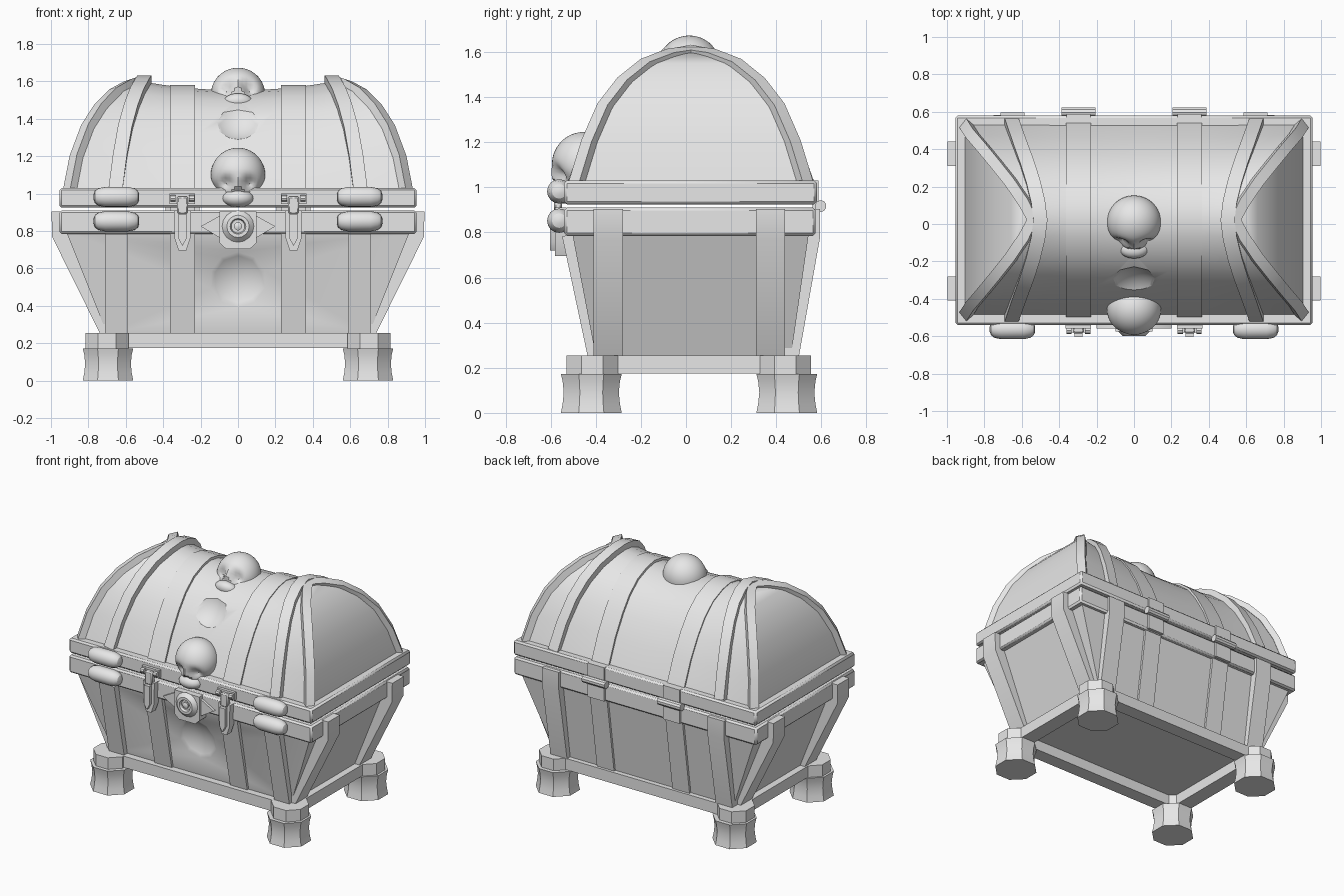
import bpy, bmesh, math
from mathutils import Vector, Matrix, Euler

cube = bpy.data.objects.get("Cube")
if cube:
    bpy.data.objects.remove(cube)

grey = bpy.data.materials.new("plain_grey")
grey.use_nodes = True
grey.diffuse_color = (0.8, 0.8, 0.8, 1)
grey.node_tree.nodes["Principled BSDF"].inputs["Base Color"].default_value = (0.8, 0.8, 0.8, 1)
parts = []
CY = 0.022          # middle of the chest in depth
SIDES = (-1, 1)


def add(name, bm):
    bmesh.ops.recalc_face_normals(bm, faces=bm.faces[:])
    mesh = bpy.data.meshes.new(name)
    bm.to_mesh(mesh)
    bm.free()
    mesh.materials.append(grey)
    ob = bpy.data.objects.new(name, mesh)
    bpy.context.collection.objects.link(ob)
    parts.append(ob)
    return ob


def loft(name, rings):
    """Skin a stack of equal-length closed rings and cap both ends."""
    bm = bmesh.new()
    vs = [[bm.verts.new(p) for p in ring] for ring in rings]
    n = len(vs[0])
    for a, b in zip(vs, vs[1:]):
        for i in range(n):
            bm.faces.new((a[i], a[(i + 1) % n], b[(i + 1) % n], b[i]))
    bm.faces.new(vs[0])
    bm.faces.new(vs[-1])
    return add(name, bm)


def rect(x, y0, y1, z):
    return [(-x, y0, z), (x, y0, z), (x, y1, z), (-x, y1, z)]


def box(name, x0, x1, y0, y1, z0, z1, bevel=0):
    ob = loft(name, [[(x0, y0, z), (x1, y0, z), (x1, y1, z), (x0, y1, z)] for z in (z0, z1)])
    if bevel:
        m = ob.modifiers.new("bevel", "BEVEL")
        m.width, m.segments = bevel, 1
    return ob


def prism(name, outline, y0, y1, cx=0):
    """Extrude an x-z outline through depth."""
    return loft(name, [[(cx + x, y, z) for x, z in outline] for y in (y0, y1)])


def lathe(name, profile, n, origin, axis="z", turn=0):
    """Turn (radius, height) pairs around an axis through origin."""
    rot = {"z": Matrix(), "x": Matrix.Rotation(math.pi / 2, 4, "Y"),
           "y": Matrix.Rotation(math.pi / 2, 4, "X")}[axis]
    at = Matrix.Translation(origin) @ rot
    return loft(name, [[at @ Vector((r * math.cos(turn + math.tau * i / n),
                                     r * math.sin(turn + math.tau * i / n), h))
                        for i in range(n)] for r, h in profile])


def sweep(name, pts, out, width, lo, hi):
    """Run a flat strap along pts; out(p) points away from the surface."""
    pts = [Vector(p) for p in pts]
    rings = []
    for i, p in enumerate(pts):
        t = (pts[min(i + 1, len(pts) - 1)] - pts[max(i - 1, 0)]).normalized()
        n = out(p)
        n = (n - t * n.dot(t)).normalized()
        s = t.cross(n) * width / 2
        rings.append([p - s + n * lo, p + s + n * lo, p + s + n * hi, p - s + n * hi])
    return loft(name, rings)


def carve(ob, centre, normal, radius, depth):
    """Cut a shallow ten-sided bowl into a part."""
    big = (radius ** 2 + depth ** 2) / (2 * depth)
    normal = Vector(normal).normalized()
    at = Matrix.Translation(Vector(centre) + normal * (big - depth)) @ \
        normal.to_track_quat("Z", "Y").to_matrix().to_4x4()
    bm = bmesh.new()
    bmesh.ops.create_uvsphere(bm, u_segments=10, v_segments=36, radius=big, matrix=at)
    cutter = add("bowl_cutter", bm)
    parts.remove(cutter)
    cutter.hide_render = True
    m = ob.modifiers.new("bowl", "BOOLEAN")
    m.operation, m.object, m.solver = "DIFFERENCE", cutter, "EXACT"
    bpy.context.view_layer.objects.active = ob
    bpy.ops.object.modifier_apply(modifier="bowl")
    bpy.data.objects.remove(cutter)


# Tub and rims
tub = loft("tub", [rect(0.70, -0.40, 0.465, 0.25), rect(0.92, -0.505, 0.545, 0.80)])
carve(tub, (0, -0.455, 0.54), (0, -0.55, -0.105), 0.15, 0.04)
box("tub_rim", -0.955, 0.955, -0.54, 0.575, 0.785, 0.91, 0.012)
box("lid_rim", -0.955, 0.955, -0.54, 0.58, 0.925, 1.03, 0.012)

# Lid: two crossing vaults, levels are (half length, half depth, height)
LEVELS = [(0.905, 0.51, 1.02), (0.87, 0.455, 1.20), (0.81, 0.385, 1.36), (0.74, 0.30, 1.47),
          (0.66, 0.20, 1.55), (0.585, 0.09, 1.592), (0.54, 0, 1.605)]
TOP = len(LEVELS) - 1
ROWS = range(-TOP, TOP + 1)


def lid_point(row, x):
    k = TOP - abs(row)
    half, depth, z = LEVELS[k]
    sag = 1 - 0.09 * max(0, 1 - (x / half) ** 2) * min(1, k / 2)
    return Vector((x, CY + math.copysign(depth, row) * sag, 1.02 + (z - 1.02) * sag))


bm = bmesh.new()
COLS = 16
grid = [[bm.verts.new(lid_point(r, LEVELS[TOP - abs(r)][0] * (2 * c / COLS - 1)))
         for c in range(COLS + 1)] for r in ROWS]
for a, b in zip(grid, grid[1:]):
    for c in range(COLS):
        bm.faces.new((a[c], a[c + 1], b[c + 1], b[c]))
for c in (0, COLS):
    for k in range(TOP):
        loop = [grid[k][c], grid[k + 1][c], grid[-k - 2][c], grid[-k - 1][c]]
        bm.faces.new(list(dict.fromkeys(loop)))
bm.faces.new(grid[0] + grid[-1][::-1])
lid = add("lid", bm)
carve(lid, (0, -0.315, 1.355), (0, -0.68, 0.73), 0.115, 0.035)

for s in SIDES:
    def away(p):
        return Vector((0, p.y - CY, p.z - 0.95))

    # Lid straps and end trims
    sweep("lid_strap", [lid_point(r, s * 0.297) for r in ROWS], away, 0.135, -0.02, 0.012)
    bowed = [lid_point(r, s * (0.50 + 0.155 * (LEVELS[TOP - abs(r)][1] / 0.51) ** 1.5)) for r in ROWS]
    sweep("lid_bowed_strap", bowed, away, 0.075, -0.02, 0.035)
    sweep("lid_end_trim", [lid_point(r, s * LEVELS[TOP - abs(r)][0]) for r in ROWS],
          lambda p: Vector((p.x - s * 0.3, p.y - CY, p.z - 0.95)), 0.06, -0.03, 0.015)

    # Tub straps on front, back and ends
    front, back = (lambda p: Vector((0, -1, 0))), (lambda p: Vector((0, 1, 0)))
    for x, hi in ((0.297, 0.015), (0.65, 0.035)):
        w = 0.135 if x < 0.5 else 0.12
        sweep("front_strap", [(s * x, -0.40, 0.25), (s * x, -0.515, 0.79)], front, w, -0.04, hi)
    sweep("back_strap", [(s * 0.297, 0.465, 0.25), (s * 0.297, 0.545, 0.79)], back, 0.135, -0.04, 0.015)
    sweep("back_bracket_strap", [(s * 0.65, 0.465, 0.25), (s * 0.65, 0.56, 0.785), (s * 0.65, 0.56, 0.905)],
          back, 0.13, -0.06, 0.035)
    for y in (-0.345, 0.375):
        sweep("end_bracket_strap", [(s * 0.69, y, 0.25), (s * 0.955, y, 0.785), (s * 0.955, y, 0.905)],
              lambda p: Vector((s, 0, 0)), 0.13, -0.06, 0.042)

    # Hinges
    box("hinge_plate", s * 0.297 - 0.065, s * 0.297 + 0.065, 0.56, 0.588, 0.79, 1.03)
    lathe("hinge_barrel", [(0.026, -0.09), (0.026, 0.09)], 10, (s * 0.297, 0.597, 0.917), "x")

    # Capsule studs on the rims
    for z in (0.852, 0.982):
        lathe("capsule_stud", [(0.012, -0.122), (0.032, -0.115), (0.046, -0.097), (0.054, -0.06),
                               (0.054, 0.06), (0.046, 0.097), (0.032, 0.115), (0.012, 0.122)],
              16, (s * 0.65, -0.562, z), "x")

    # Latches
    lx = s * 0.297
    prism("latch_tongue", [(-0.045, 0.91), (0.045, 0.91), (0.042, 0.76), (0.02, 0.695),
                           (-0.02, 0.695), (-0.042, 0.76)], -0.53, -0.58, lx)
    prism("latch_ridge", [(-0.022, 0.89), (0.022, 0.89), (0.022, 0.76), (0, 0.72), (-0.022, 0.76)],
          -0.57, -0.603, lx)
    box("latch_plate", lx - 0.068, lx + 0.068, -0.56, -0.53, 0.945, 1.0)
    box("latch_link", lx - 0.03, lx + 0.03, -0.585, -0.55, 0.89, 0.985, 0.008)
    for d in (-0.05, 0.05):
        lathe("latch_pin", [(0.018, -0.014), (0.018, 0.014)], 8, (lx + d, -0.57, 0.975), "x")

    # Feet
    turn, flat = math.pi / 8, math.cos(math.pi / 8)
    for fy, by in ((-0.42, -0.415), (0.447, 0.44)):
        lathe("foot", [(r / flat, h) for r, h in ((0.135, 0), (0.127, 0.04), (0.122, 0.09),
                                                  (0.127, 0.14), (0.135, 0.173))],
              8, (s * 0.695, fy, 0), "z", turn)
        lathe("foot_block", [(0.115 / flat, 0.165), (0.115 / flat, 0.255)], 8, (s * 0.70, by, 0), "z", turn)

    # Plinth frame
    box("plinth_end", s * 0.64, s * 0.75, -0.45, 0.50, 0.175, 0.255)
box("plinth_front", -0.70, 0.70, -0.45, -0.35, 0.175, 0.255)
box("plinth_back", -0.70, 0.70, 0.40, 0.50, 0.175, 0.255)

# Lock
prism("lock_plate", [(-0.2, 0.825), (-0.1, 0.88), (0.1, 0.88), (0.2, 0.825), (0.1, 0.765), (-0.1, 0.765)],
      -0.53, -0.558)
prism("lock_block", [(-0.098, 0.905), (0.098, 0.905), (0.098, 0.735), (0.065, 0.705), (-0.065, 0.705),
                     (-0.098, 0.735)], -0.50, -0.575)
lathe("lock_ring", [(0.085, 0), (0.06, 0.025), (0.042, 0.025), (0.036, 0.008)], 16, (0, -0.575, 0.825), "y")
lathe("lock_core", [(0.022, 0), (0.022, 0.018), (0.01, 0.024)], 12, (0, -0.575, 0.825), "y")


# Skulls
def skull(name, centre, tilt):
    bm = bmesh.new()
    bmesh.ops.create_uvsphere(bm, u_segments=40, v_segments=28, radius=1)
    hollows = [(-0.058, -0.045, 0.036, 0.05), (0.058, -0.045, 0.036, 0.05), (0, -0.095, 0.02, 0.03)]
    for v in bm.verts:
        narrow = 1 - 0.2 * max(0, -v.co.z - 0.2)
        v.co = Vector((v.co.x * 0.145 * narrow, v.co.y * 0.14, v.co.z * 0.145))
        if v.co.y < 0:
            if v.co.z < 0:                       # flatter, longer face
                v.co.y -= 0.02 * min(1, -v.co.z / 0.06) * max(0, 1 - abs(v.co.x) / 0.12)
            v.co.y += sum(d * math.exp(-((v.co.x - x) ** 2 + (v.co.z - z) ** 2) / r ** 2)
                          for x, z, r, d in hollows)
    jaw = Matrix.Translation((0, -0.075, -0.125)) @ Matrix.Diagonal((0.084, 0.062, 0.048, 1))
    bmesh.ops.create_uvsphere(bm, u_segments=20, v_segments=12, radius=1, matrix=jaw)
    bm.transform(Matrix.Translation(centre) @ Euler((math.radians(tilt), 0, 0)).to_matrix().to_4x4())
    return add(name, bm)


skull("front_skull", (0, -0.455, 1.1), 0)
skull("top_skull", (0, 0.01, 1.53), -40)

# Smooth shading with crisp edges
bpy.ops.object.select_all(action="DESELECT")
for ob in parts:
    ob.select_set(True)
bpy.context.view_layer.objects.active = parts[0]
bpy.ops.object.shade_smooth_by_angle(angle=math.radians(32))
